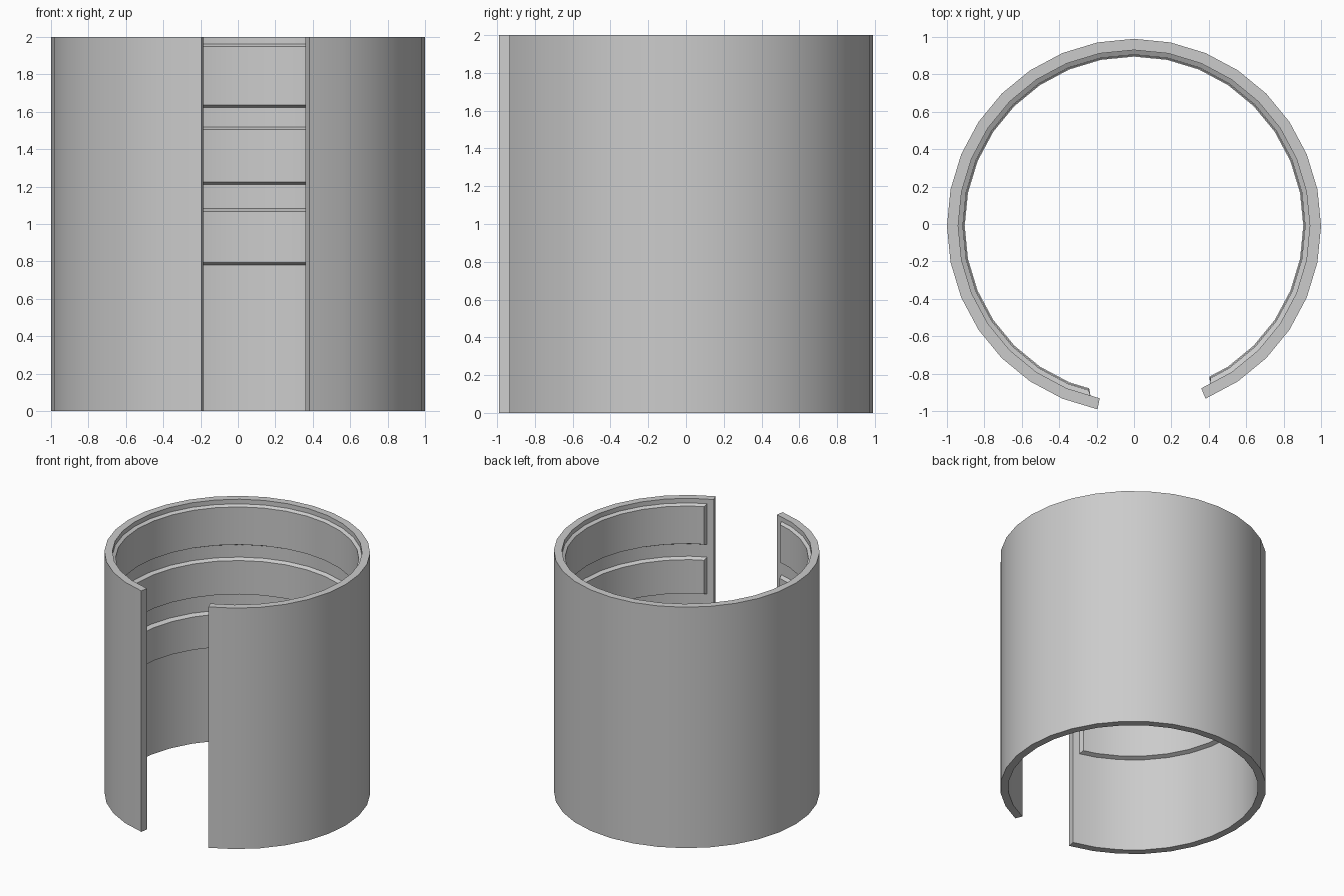
import bpy, bmesh, math

if "Cube" in bpy.data.objects:
    bpy.data.objects.remove(bpy.data.objects["Cube"])

SIDES = 32
STEP = 2 * math.pi / SIDES
FIRST = -6            # shell starts two steps right of the front
COUNT = 29            # 29 of 32 facets remain, leaving the front gap
CENTRE_Y = -0.01


def facet_point(t, r, z):
    """Point on a 32-sided polygon of corner radius r; t is measured in steps."""
    off = (t - math.floor(t) - 0.5) * STEP
    rr = r if abs(t - round(t)) < 1e-6 else r * math.cos(STEP / 2) / math.cos(off)
    a = t * STEP
    return (rr * math.cos(a), rr * math.sin(a) + CENTRE_Y, z)


def swept_arc(name, profile):
    """Sweep a closed profile of (radius, z, end inset in degrees) round the arc."""
    bm = bmesh.new()
    cols = []
    for i in range(COUNT + 1):
        col = []
        for r, z, inset in profile:
            t = FIRST + i
            d = math.radians(inset) / STEP
            t += d if i == 0 else -d if i == COUNT else 0
            col.append(bm.verts.new(facet_point(t, r, z)))
        cols.append(col)
    n = len(profile)
    for a, b in zip(cols, cols[1:]):
        for j in range(n):
            k = (j + 1) % n
            bm.faces.new((a[j], b[j], b[k], a[k]))
    bm.faces.new(cols[0])
    bm.faces.new(cols[-1])
    bmesh.ops.recalc_face_normals(bm, faces=bm.faces)
    mesh = bpy.data.meshes.new(name)
    bm.to_mesh(mesh)
    bm.free()
    ob = bpy.data.objects.new(name, mesh)
    bpy.context.collection.objects.link(ob)
    bpy.ops.object.select_all(action='DESELECT')
    ob.select_set(True)
    bpy.context.view_layer.objects.active = ob
    bpy.ops.object.shade_smooth_by_angle(angle=math.radians(25))
    return ob


# Open cylindrical shell
swept_arc("shell", [(1, 0, 0), (1, 2, 0), (0.94, 2, 0), (0.94, 0, 0)])

# Raised bands with bevelled borders on the inner wall
bands = [("upper_band", 1.62, 1.965, 0.915),
         ("middle_band", 1.21, 1.522, 0.91),
         ("lower_band", 0.78, 1.085, 0.905)]
for name, z0, z1, r in bands:
    swept_arc(name, [(0.945, z0, 3), (r, z0 + 0.015, 4.2),
                     (r, z1 - 0.017, 4.2), (0.945, z1, 3)])
